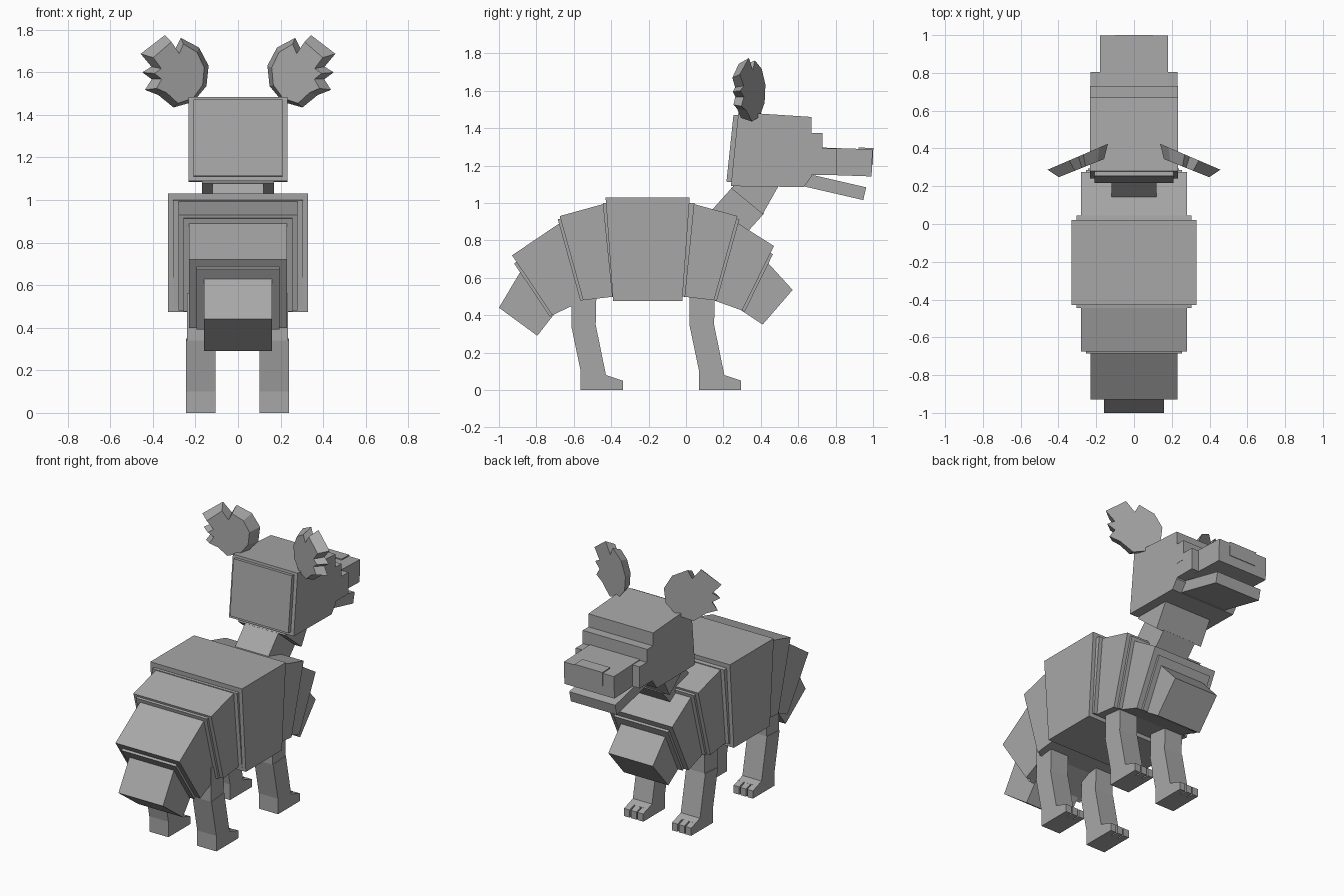
import bpy, bmesh
from math import cos, sin, radians
from mathutils import Vector, Matrix

cube = bpy.data.objects.get("Cube")
if cube:
    bpy.data.objects.remove(cube, do_unlink=True)

SHADE = (0.39, 0.39, 0.39, 1)
grey = bpy.data.materials.new("plain grey")
grey.use_nodes = True
grey.diffuse_color = SHADE
grey.node_tree.nodes["Principled BSDF"].inputs["Base Color"].default_value = SHADE


def loft(name, ring_a, ring_b):
    """Closed solid between two matching outlines."""
    bm = bmesh.new()
    start = [bm.verts.new(point) for point in ring_a]
    end = [bm.verts.new(point) for point in ring_b]
    bm.faces.new(start)
    bm.faces.new(reversed(end))
    for i in range(len(start)):
        bm.faces.new((start[i - 1], end[i - 1], end[i], start[i]))
    bmesh.ops.recalc_face_normals(bm, faces=bm.faces)
    mesh = bpy.data.meshes.new(name)
    bm.to_mesh(mesh)
    bm.free()
    mesh.materials.append(grey)
    bpy.context.collection.objects.link(bpy.data.objects.new(name, mesh))


def slab(name, profile, half, middle=0):
    """Side profile (y, z) extruded across x."""
    loft(name, [(middle - half, y, z) for y, z in profile],
         [(middle + half, y, z) for y, z in profile])


def block(name, half, centre, length, height, tilt=0):
    """Box tilted in the side plane."""
    turn = Matrix.Rotation(radians(tilt), 2)
    corners = [(-1, -1), (1, -1), (1, 1), (-1, 1)]
    slab(name, [Vector(centre) + turn @ Vector((a * length / 2, b * height / 2))
                for a, b in corners], half)


# Arched torso: a middle block, then tapering blocks and thin collars each way
TORSO_Y = -0.2
slab("torso_middle", [(-.43, 1.03), (.02, 1.03), (-.02, .475), (-.39, .475)], .33)


def torso_end(names, facing, edges):
    def place(points):
        return [(TORSO_Y + facing * p.x, p.y) for p in points]

    wide = .33
    upper, lower = Vector((.23, 1)), Vector((.18, .5))
    for name, half, inset, (top, bottom) in zip(names, (.28, .23, .16), (0, .06, .22), edges):
        top, bottom = Vector(top), Vector(bottom)
        # Collar straddles the joint, between both blocks in width
        rim = upper.lerp(lower, inset / 2)
        across = (upper - lower).normalized()
        out = Vector((across.y, -across.x)) * .015
        slab(name + "_collar", place([rim - out, rim + out, lower + out, lower - out]),
             (wide + half) / 2)
        first = upper.lerp(lower, inset)
        slab(name, place([first - out, top, bottom, lower - out]), half)
        upper, lower, wide = top, bottom, half


ribs = ((.475, .93), (.35, .48))
torso_end(("shoulders", "chest", "chest_front"), 1,
          [ribs, ((.67, .77), (.5, .425)), ((.77, .535), (.61, .35))])
torso_end(("hips", "rump", "tail"), -1,
          [ribs, ((.73, .72), (.515, .4)), ((.8, .44), (.595, .29))])

# Neck
block("neck_lower", .12, (.275, .95), .22, .18, -42)
slab("neck_upper", [(.24, 1.08), (.3, 1.12), (.5, 1.1), (.41, .94)], .17)

# Head with stepped brow, muzzle and open jaw
slab("head", [(.28, 1.485), (.67, 1.46), (.67, 1.14), (.63, 1.085), (.24, 1.09)], .233)
block("head_back", .21, (.26, 1.29), .05, .36, -6)
block("brow", .232, (.69, 1.31), .08, .13)
block("cheeks", .23, (.73, 1.22), .15, .14)
block("muzzle", .18, (.83, 1.22), .33, .145, -2)
block("nose", .1, (.96, 1.25), .08, .09, -2)
block("lower_jaw", .165, (.78, 1.09), .36, .07, -13)

# Legs: upper shaft, lower shaft with heel and foot, three toes
thigh = [(.02, .56), (.155, .56), (.15, .34), (.02, .34)]
shin = [(.02, .34), (.15, .35), (.205, .08), (.25, .065), (.25, 0), (.07, 0), (.07, .1)]
toe = [(.24, .068), (.295, .05), (.295, 0), (.24, 0)]
for place, shift in (("front", 0), ("rear", -.633)):
    for side, middle in (("left", .17), ("right", -.175)):
        def limb(part, profile, half, offset=0):
            slab(f"{place}_{side}_{part}", [(y + shift, z) for y, z in profile],
                 half, middle + offset)

        limb("upper_leg", thigh, .065)
        limb("lower_leg", shin, .069)
        for label, step in (("inner", -1), ("middle", 0), ("outer", 1)):
            limb(label + "_toe", toe, .02, step * .049)

# Ears: round on the inside, jagged on the outside, flaring to the back
teeth = [(305, .13), (329, .16), (343, .11), (0, .15), (14, .11),
         (29, .18), (76, .18), (93, .11)]
lobe = [(angle, .165) for angle in range(101, 280, 34)]
for side, sign in (("left", 1), ("right", -1)):
    back, front = [], []
    for angle, radius in lobe + teeth:
        u, v = radius * cos(radians(angle)), radius * sin(radians(angle))
        back.append((sign * (.3 + u), .355 - .43 * u, 1.6 + v))
        front.append((sign * (.28 + .75 * u), .295 - .3 * u, 1.595 + .85 * v))
    loft(side + "_ear", back, front)
